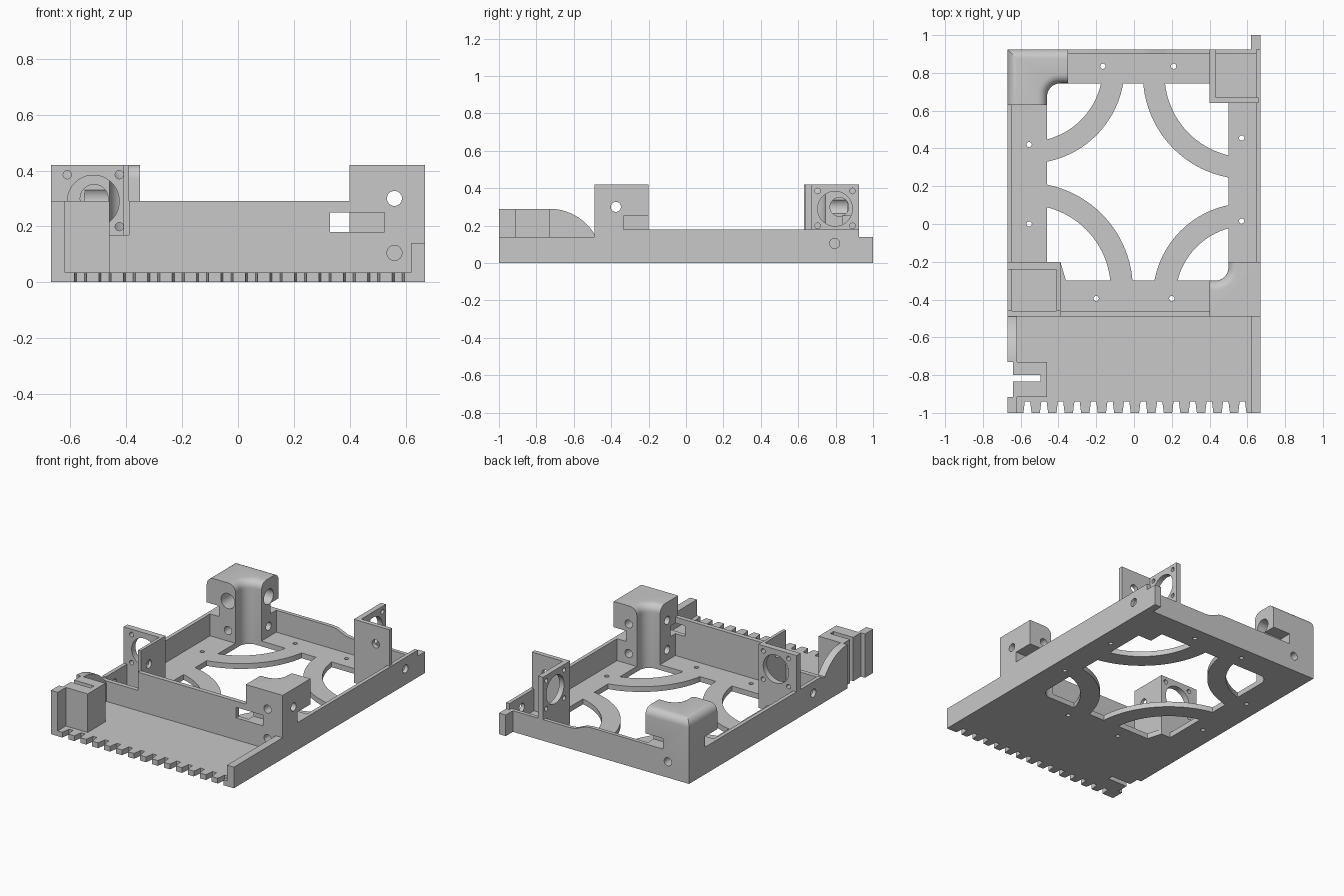
import bpy, bmesh, math

if "Cube" in bpy.data.objects:
    bpy.data.objects.remove(bpy.data.objects["Cube"])

grey = bpy.data.materials.new("plain grey")
grey.diffuse_color = (0.58, 0.58, 0.58, 1)
grey.use_nodes = True
grey.node_tree.nodes["Principled BSDF"].inputs["Base Color"].default_value = grey.diffuse_color


def finish(name, bm):
    bmesh.ops.recalc_face_normals(bm, faces=bm.faces)
    me = bpy.data.meshes.new(name)
    bm.to_mesh(me)
    bm.free()
    me.materials.append(grey)
    ob = bpy.data.objects.new(name, me)
    bpy.context.collection.objects.link(ob)
    return ob


def prism(name, pts, a, b, axis="z"):
    """Extrude a 2D outline from a to b: (x, y) along z, (y, z) along x, (x, z) along y."""
    place = {"z": lambda p: (p[0], p[1], a), "x": lambda p: (a, p[0], p[1]),
             "y": lambda p: (p[0], a, p[1])}[axis]
    step = {"z": (0, 0, b - a), "x": (b - a, 0, 0), "y": (0, b - a, 0)}[axis]
    bm = bmesh.new()
    f = bm.faces.new([bm.verts.new(place(p)) for p in pts])
    ext = bmesh.ops.extrude_face_region(bm, geom=[f])
    bmesh.ops.translate(bm, vec=step, verts=[v for v in ext["geom"] if isinstance(v, bmesh.types.BMVert)])
    return finish(name, bm)


def box(name, x0, x1, y0, y1, z0, z1):
    return prism(name, [(x0, y0), (x1, y0), (x1, y1), (x0, y1)], z0, z1)


def arc(cx, cy, r, a0, a1, n=10):
    return [(cx + r * math.cos(math.radians(a0 + (a1 - a0) * i / n)),
             cy + r * math.sin(math.radians(a0 + (a1 - a0) * i / n))) for i in range(n + 1)]


def rod(cx, cy, r, a, b, axis="z", n=32):
    return prism("cutter", arc(cx, cy, r, 0, 360, n)[:-1], a, b, axis)


def ring(cx, cy, r0, r1):
    """Tall annulus."""
    bm = bmesh.new()
    n = 96
    loops = [[bm.verts.new((x, y, z)) for x, y in arc(cx, cy, r, 0, 360, n)[:-1]]
             for r, z in ((r0, -0.3), (r1, -0.3), (r1, 0.3), (r0, 0.3))]
    for k in range(4):
        p, q = loops[k], loops[(k + 1) % 4]
        for i in range(n):
            j = (i + 1) % n
            bm.faces.new((p[i], p[j], q[j], q[i]))
    return finish("cutter", bm)


def cut(ob, *cutters):
    """Subtract the cutters, then delete them."""
    for c in cutters:
        m = ob.modifiers.new("cut", "BOOLEAN")
        m.operation, m.solver, m.object = "DIFFERENCE", "EXACT", c
    bpy.context.view_layer.update()
    me = bpy.data.meshes.new_from_object(ob.evaluated_get(bpy.context.evaluated_depsgraph_get()))
    ob.modifiers.clear()
    ob.data = me
    for c in cutters:
        bpy.data.objects.remove(c)
    return ob


T = 0.035  # floor thickness

# floor: central opening crossed by four curved braces
rear_round = arc(-0.39, 0.675, 0.07, 90, 180)
front_round = arc(0.43, -0.23, 0.07, 270, 360)
opening = prism("cutter", [(-0.46, -0.2), (-0.39, -0.2), (-0.36, -0.3)] + front_round
                + [(0.5, 0.64), (0.4, 0.64), (0.4, 0.745)] + rear_round, -0.1, 0.1)
cut(opening, ring(-0.56, 0.83, 0.395, 0.51), ring(0.6, 0.79, 0.438, 0.553),
    ring(-0.57, -0.345, 0.447, 0.564), ring(0.6, -0.39, 0.38, 0.5))
floor = box("floor", -0.67, 0.67, -1, 0.925, 0, T)
screws = [(-0.555, 0.42), (-0.555, 0), (0.57, 0.455), (0.57, 0.015),
          (-0.165, 0.835), (0.21, 0.835), (-0.2, -0.395), (0.2, -0.395)]
gaps = []
for i in range(14):
    x = -0.564 + i * 0.0875
    gaps.append(prism("cutter", [(x - 0.023, -1.01), (x + 0.023, -1.01),
                                 (x + 0.014, -0.94), (x - 0.014, -0.94)], -0.1, 0.1))


def latch_notch():
    return box("cutter", -0.8, -0.64, -0.915, -0.73, -0.1, 0.5)


def latch_slot():
    return box("cutter", -0.8, -0.495, -0.835, -0.80, -0.1, 0.5)


cut(floor, opening, *gaps, *[rod(x, y, 0.014, -0.1, 0.1, n=16) for x, y in screws],
    latch_notch(), latch_slot())

# front apron side walls and latch block
box("right_apron_wall", 0.62, 0.67, -1, -0.49, T, 0.14)
R = 0.281
slope = [(-0.73 + R * math.sin(math.radians(a)), 0.29 - R * (1 - math.cos(math.radians(a))))
         for a in [58.6 * i / 12 for i in range(13)]]
cut(prism("left_apron_wall", [(-1, T), (-0.49, T)] + slope[::-1] + [(-1, 0.29)], -0.67, -0.62, "x"),
    latch_notch(), latch_slot())
cut(box("latch_block", -0.62, -0.46, -0.915, -0.73, T, 0.29), latch_slot())

# tray walls
cut(prism("front_wall", [(-0.67, T), (0.4, T), (0.4, 0.29), (-0.39, 0.29), (-0.39, 0.17), (-0.67, 0.17)],
          -0.49, -0.46, "y"),
    box("cutter", 0.33, 0.5, -0.6, -0.4, 0.18, 0.25))
cut(box("left_wall", -0.67, -0.645, -0.46, 0.63, T, 0.18), rod(-0.375, 0.105, 0.027, -0.8, -0.6, "x"))
cut(box("right_wall", 0.645, 0.67, -0.2, 0.925, T, 0.18), rod(0.795, 0.105, 0.027, 0.6, 0.8, "x"))
prism("rear_wall", [(-0.35, T), (0.645, T), (0.645, 0.14), (0.2, 0.14), (0.16, 0.145), (0.09, 0.175),
                    (0.05, 0.18), (-0.35, 0.18)], 0.9, 0.925, "y")
box("rear_tab", 0.62, 0.67, 0.925, 1, 0, 0.14)


# solid corner towers, L-shaped in plan, rounded on top
def tower(name, plan, ends, round_outside):
    ob = prism(name, plan, T, 0.42)
    bm = bmesh.new()
    bm.from_mesh(ob.data)
    edges = []
    for e in bm.edges:
        a, b = (v.co for v in e.verts)
        m = (a + b) / 2
        arm_end = any(abs(a[k] - v) < 0.001 and abs(b[k] - v) < 0.001 for k, v in enumerate(ends))
        outside = abs(m.x) > 0.66 or m.y > 0.92 or m.y < -0.48
        if min(a.z, b.z) > 0.41 and not arm_end and (round_outside or not outside):
            edges.append(e)
    bmesh.ops.bevel(bm, geom=edges, offset=0.05, segments=6, profile=0.5, affect="EDGES")
    bm.to_mesh(ob.data)
    bm.free()
    return ob


rear = tower("rear_left_tower", [(-0.67, 0.63), (-0.46, 0.63)] + rear_round[::-1]
             + [(-0.35, 0.745), (-0.35, 0.925), (-0.67, 0.925)], (-0.35, 0.63), True)
cut(rear, box("cutter", -0.48, -0.3, 0.84, 1, 0.18, 0.25), box("cutter", -0.8, -0.58, 0.6, 0.76, 0.18, 0.25),
    rod(0.82, 0.3, 0.05, -0.55, -0.3, "x"), rod(-0.515, 0.3, 0.05, 0.6, 0.86, "y"),
    rod(0.82, 0.105, 0.027, -0.6, -0.3, "x"), rod(-0.515, 0.105, 0.027, 0.5, 1.1, "y"))
front = tower("front_right_tower", [(0.67, -0.2), (0.5, -0.2)] + front_round[::-1]
              + [(0.4, -0.3), (0.4, -0.49), (0.67, -0.49)], (0.4, -0.2), False)
cut(front, box("cutter", 0.35, 0.525, -0.6, -0.41, 0.18, 0.25), box("cutter", 0.58, 0.8, -0.335, -0.1, 0.18, 0.25),
    rod(-0.375, 0.3, 0.027, 0.3, 0.8, "x"), rod(0.56, 0.3, 0.027, -0.6, -0.1, "y"),
    rod(-0.375, 0.105, 0.027, 0.3, 0.6, "x"), rod(0.56, 0.105, 0.027, -0.6, -0.1, "y"))


# thin motor brackets on the other two corners
def motor_holes(c, a, b, axis):
    small = [rod(c + dx, 0.292 + dz, 0.015, a, b, axis, 16) for dx in (-0.093, 0.093) for dz in (-0.093, 0.093)]
    return [rod(c, 0.29, 0.093, a, b, axis, 48)] + small


cut(box("front_left_motor_plate", -0.67, -0.39, -0.24, -0.2, T, 0.42), *motor_holes(-0.518, -0.3, -0.1, "y"))
cut(box("front_left_side_plate", -0.41, -0.39, -0.46, -0.24, T, 0.42), rod(-0.375, 0.3, 0.027, -0.5, -0.3, "x"))
cut(box("rear_right_motor_plate", 0.4, 0.435, 0.67, 0.925, T, 0.42), *motor_holes(0.797, 0.3, 0.5, "x"))
cut(box("rear_right_side_plate", 0.4, 0.66, 0.64, 0.67, T, 0.42), rod(0.56, 0.3, 0.027, 0.6, 0.7, "y"))

# smooth the curved surfaces, keep hard edges
bpy.ops.object.select_all(action="SELECT")
bpy.context.view_layer.objects.active = floor
bpy.ops.object.shade_smooth_by_angle(angle=math.radians(25))
